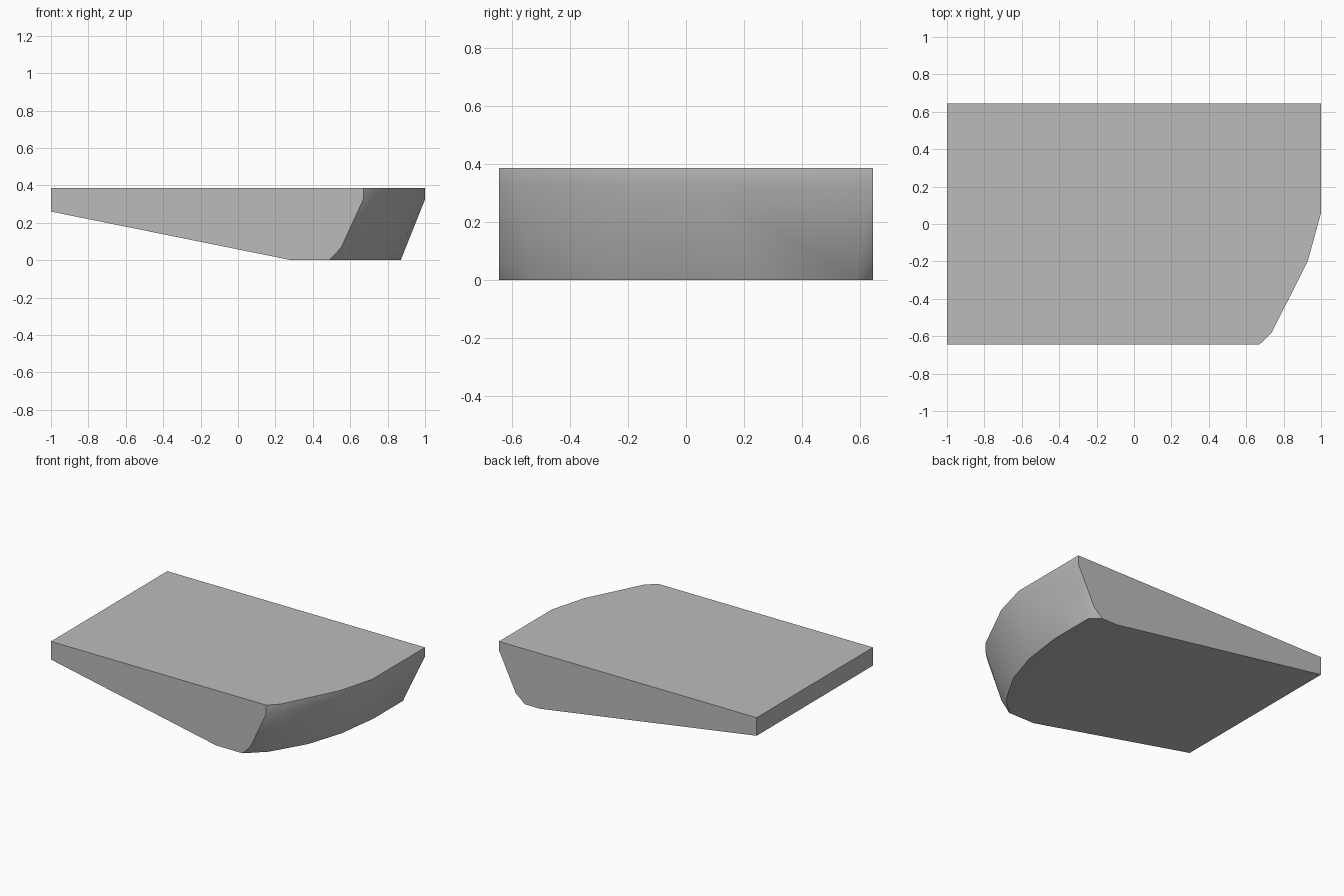
import bpy
import bmesh
from math import radians

cube = bpy.data.objects.get("Cube")
if cube:
    bpy.data.objects.remove(cube, do_unlink=True)

HALF_WIDTH = 0.645
TOP = 0.387
RIM = 0.325       # lower edge of the upright band
TAIL = 0.26       # underside height at the thin end

# Material
grey = bpy.data.materials.new("plain grey")
grey.use_nodes = True
colour = (0.5, 0.5, 0.5, 1)
grey.diffuse_color = colour
grey.node_tree.nodes["Principled BSDF"].inputs["Base Color"].default_value = colour

# Outline of the rounded end at the top and at the flat underside
rim_outline = [(0.67, -HALF_WIDTH), (0.737, -0.58), (0.93, -0.195),
               (1, 0.06), (1, HALF_WIDTH)]
sole_outline = [(0.285, -HALF_WIDTH), (0.487, -HALF_WIDTH), (0.61, -0.53),
                (0.75, -0.29), (0.83, -0.04), (0.87, 0.26), (0.87, 0.586),
                (0.80, HALF_WIDTH), (0.68, HALF_WIDTH)]


def level(outline, z):
    """Lift a flat outline to a height."""
    return [(x, y, z) for x, y in outline]


# Wedge body: a convex block between the outlines and the thin end
tail = [(-1, -HALF_WIDTH), (-1, HALF_WIDTH)]
points = level(rim_outline + tail, TOP) + level(rim_outline, RIM)
points += level(sole_outline, 0) + level(tail, TAIL)
# Upper points of the two small corner cuts
points += [(0.55, -HALF_WIDTH, 0.065), (0.87, HALF_WIDTH, 0.06)]

bm = bmesh.new()
verts = [bm.verts.new(p) for p in points]
bmesh.ops.convex_hull(bm, input=verts)
bmesh.ops.dissolve_limit(bm, angle_limit=radians(0.5), verts=bm.verts[:],
                         edges=bm.edges[:])
bmesh.ops.recalc_face_normals(bm, faces=bm.faces[:])
mesh = bpy.data.meshes.new("wedge_body")
bm.to_mesh(mesh)
bm.free()
mesh.materials.append(grey)

wedge = bpy.data.objects.new("wedge_body", mesh)
bpy.context.collection.objects.link(wedge)
bpy.ops.object.select_all(action="DESELECT")
wedge.select_set(True)
bpy.context.view_layer.objects.active = wedge
bpy.ops.object.shade_smooth_by_angle(angle=radians(30))
